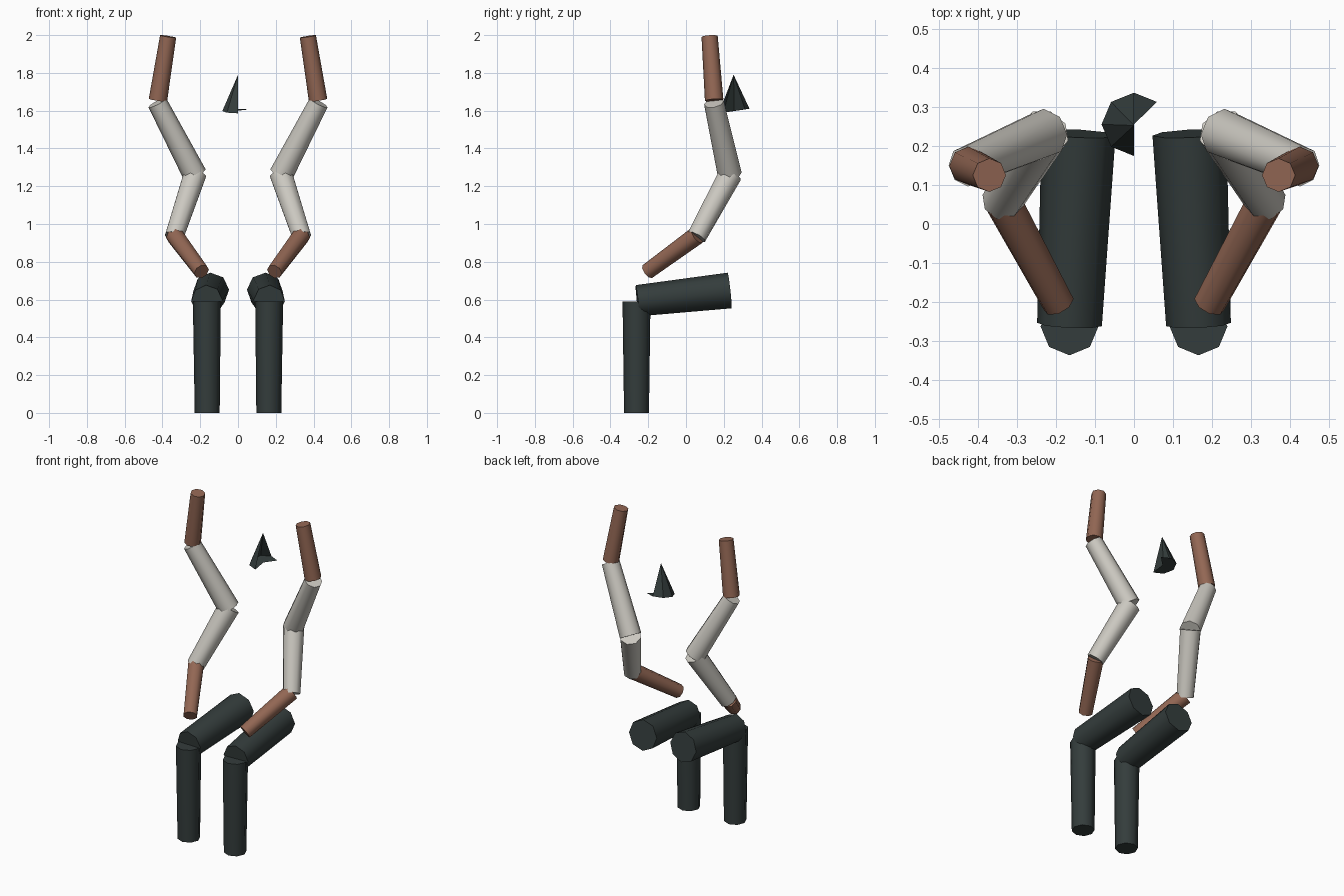
import bpy, bmesh, math
from mathutils import Vector, Matrix

if "Cube" in bpy.data.objects:
    bpy.data.objects.remove(bpy.data.objects["Cube"])


def material(name, rgb):
    m = bpy.data.materials.new(name)
    m.diffuse_color = (*rgb, 1)
    m.use_nodes = True
    m.node_tree.nodes["Principled BSDF"].inputs["Base Color"].default_value = m.diffuse_color
    return m


skin = material("brown skin", (0.29, 0.135, 0.088))
cloth = material("off white cloth", (0.60, 0.58, 0.53))
dark = material("dark slate", (0.034, 0.046, 0.045))


def add_object(name, bm, mat):
    me = bpy.data.meshes.new(name)
    bm.to_mesh(me)
    bm.free()
    me.materials.append(mat)
    ob = bpy.data.objects.new(name, me)
    bpy.context.collection.objects.link(ob)
    return ob


def limb(name, a, b, ra, rb, mat):
    """Capped eight-sided tapered tube from a to b."""
    a, b = Vector(a), Vector(b)
    d = b - a
    rot = Vector((0, 0, 1)).rotation_difference(d).to_matrix().to_4x4()
    bm = bmesh.new()
    bmesh.ops.create_cone(bm, cap_ends=True, segments=8, radius1=ra, radius2=rb,
                          depth=d.length,
                          matrix=Matrix.Translation((a + b) / 2) @ rot)
    for f in bm.faces:
        f.smooth = len(f.verts) == 4
    for e in bm.edges:
        e.smooth = all(len(f.verts) == 4 for f in e.link_faces)
    return add_object(name, bm, mat)


# limb segments: name, start, end, radii, material
SEGMENTS = [
    ("shin", (0.165, -0.262, 0.59), (0.163, -0.262, 0), 0.074, 0.066, dark),
    ("thigh", (0.142, 0.231, 0.648), (0.165, -0.257, 0.594), 0.095, 0.083, dark),
    ("raised_sleeve", (0.228, 0.232, 1.26), (0.427, 0.148, 1.642), 0.064, 0.053, cloth),
    ("raised_forearm", (0.424, 0.149, 1.655), (0.37, 0.125, 1.993), 0.049, 0.043, skin),
    ("lowered_sleeve", (0.228, 0.235, 1.262), (0.338, 0.056, 0.932), 0.064, 0.053, cloth),
    ("lowered_forearm", (0.336, 0.058, 0.94), (0.193, -0.205, 0.748), 0.049, 0.042, skin),
]
for side, s in (("left", 1), ("right", -1)):
    for name, a, b, ra, rb, mat in SEGMENTS:
        limb(f"{side}_{name}", (s * a[0], a[1], a[2]), (s * b[0], b[1], b[2]),
             ra, rb, mat)

# broken cone: half of the sides, plus one leftover base wedge
bm = bmesh.new()
apex = bm.verts.new((0, 0.252, 1.79))
centre = bm.verts.new((0, 0.255, 1.60))
rim = []
for i in range(-1, 5):
    t = math.radians(90 + 45 * i)
    y = 0.081 * math.sin(t)
    rim.append(bm.verts.new((0.083 * math.cos(t), 0.255 + y, 1.598 + 0.15 * y)))
for i, (p, q) in enumerate(zip(rim, rim[1:])):
    bm.faces.new((centre, q, p))
    if i > 0:
        bm.faces.new((apex, p, q))
add_object("broken_cone", bm, dark)
